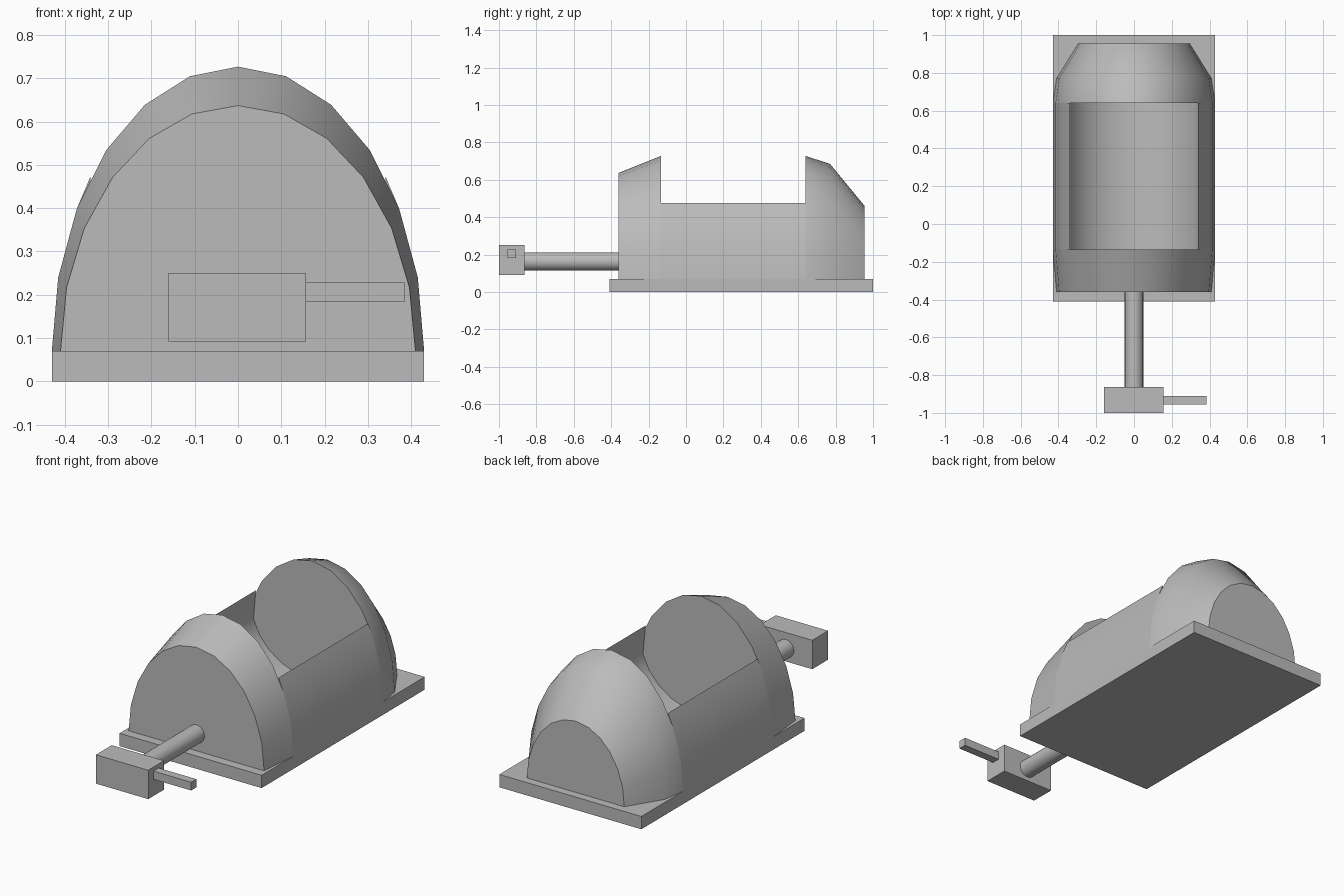
import bpy, bmesh, math

default = bpy.data.objects.get("Cube")
if default:
    bpy.data.objects.remove(default, do_unlink=True)

grey = bpy.data.materials.new("plain_grey")
grey.use_nodes = True
colour = (0.5, 0.5, 0.5, 1)
grey.diffuse_color = colour
grey.node_tree.nodes["Principled BSDF"].inputs["Base Color"].default_value = colour

FLOOR = 0.07
HALF_WIDTH, HEIGHT = 0.43, 0.657
RIM_X, RIM_Z = 0.34, 0.475


def add_object(name, bm, smooth=True):
    bmesh.ops.recalc_face_normals(bm, faces=bm.faces)
    mesh = bpy.data.meshes.new(name)
    bm.to_mesh(mesh)
    bm.free()
    mesh.materials.append(grey)
    obj = bpy.data.objects.new(name, mesh)
    bpy.context.collection.objects.link(obj)
    if smooth:
        bpy.ops.object.select_all(action='DESELECT')
        obj.select_set(True)
        bpy.context.view_layer.objects.active = obj
        bpy.ops.object.shade_smooth_by_angle(angle=math.radians(40))
    return obj


def box(name, low, high):
    bm = bmesh.new()
    bmesh.ops.create_cube(bm, size=1)
    for v in bm.verts:
        v.co = [(a + b) / 2 + c * (b - a) for a, b, c in zip(low, high, v.co)]
    return add_object(name, bm, False)


def loft(name, sections):
    """Join matching cross-sections (y, [(x, z), ...]) and cap both ends."""
    bm = bmesh.new()
    rings = [[bm.verts.new((x, y, z)) for x, z in pts] for y, pts in sections]
    n = len(rings[0])
    for a, b in zip(rings, rings[1:]):
        for i in range(n):
            j = (i + 1) % n
            bm.faces.new((a[i], a[j], b[j], b[i]))
    bm.faces.new(rings[0])
    bm.faces.new(rings[-1])
    return add_object(name, bm)


def arch(half_width, height):
    angles = [math.radians(15 * i - 90) for i in range(13)]
    return [(half_width * math.sin(a), FLOOR + height * math.cos(a)) for a in angles]


# Base plate
box("base_plate", (-0.43, -0.41, 0), (0.43, 1.0, FLOOR))

# Arched housings at both ends
full = arch(HALF_WIDTH, HEIGHT)
loft("front_housing", [(-0.36, arch(0.41, 0.567)), (-0.135, full)])
loft("rear_housing", [(0.64, full), (0.77, arch(0.41, 0.615)), (0.955, arch(0.295, 0.39))])

# Open trough: outer walls follow the arch, inner surface is hollowed
left_wall = [p for p in full if p[0] < 0 and p[1] < RIM_Z] + [(-RIM_X, RIM_Z)]
right_wall = [(-x, z) for x, z in reversed(left_wall)]
hollow = []
for i in range(1, 12):
    a = math.radians(15 * i)
    hollow.append((-0.367 * math.cos(a), 0.4 - 0.325 * math.sin(a)))
loft("middle_trough", [(y, left_wall + hollow + right_wall) for y in (-0.135, 0.64)])

# Crank shaft
circle = [math.tau * i / 24 for i in range(24)]
ring = [(0.049 * math.cos(a), 0.163 + 0.049 * math.sin(a)) for a in circle]
loft("crank_shaft", [(-0.87, ring), (-0.35, ring)])

# Crank block and side lever
box("crank_block", (-0.16, -1.0, 0.092), (0.157, -0.863, 0.25))
box("side_lever", (0.15, -0.955, 0.183), (0.385, -0.91, 0.228))
